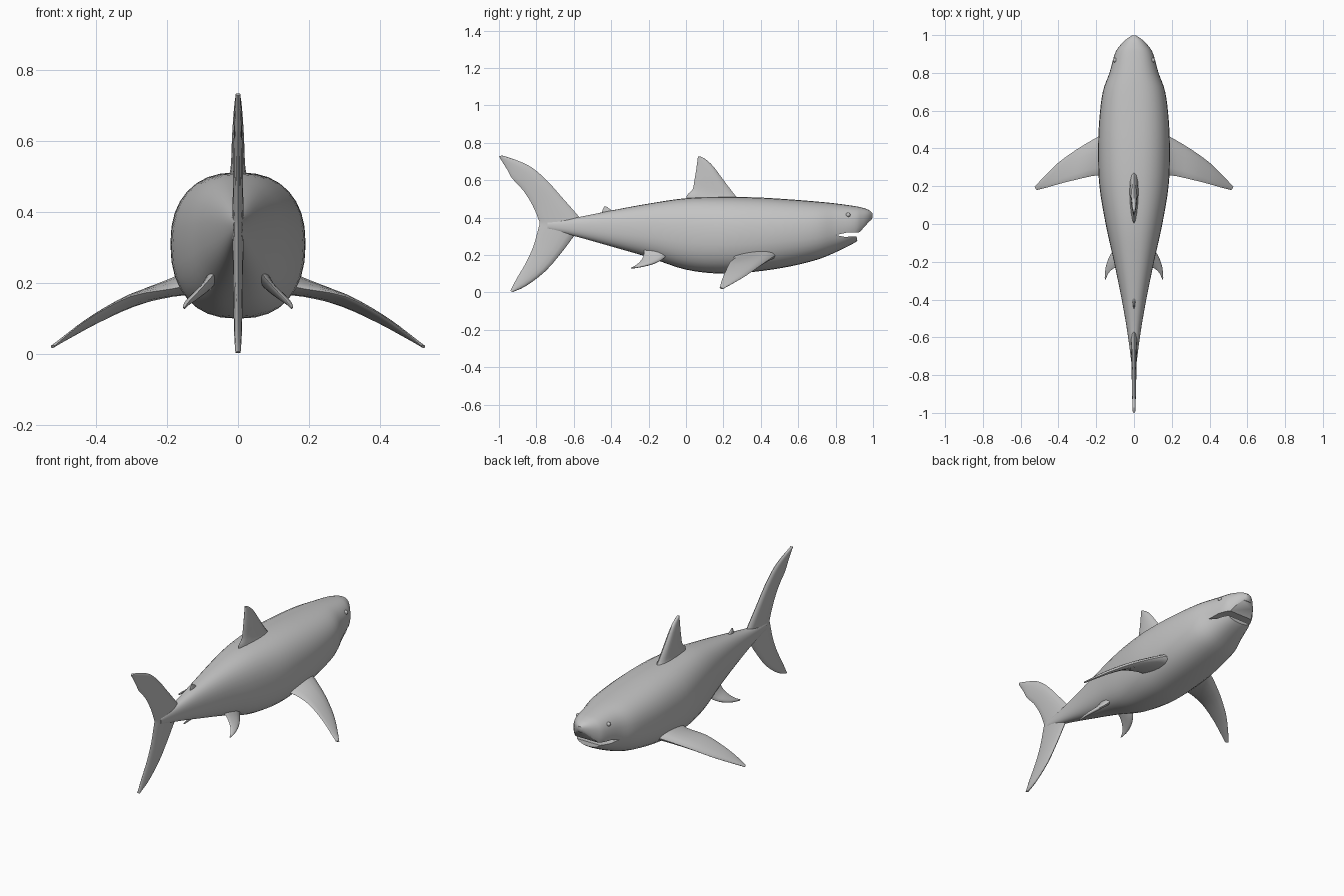
import bpy, bmesh, math
from mathutils import Vector

skin = bpy.data.materials.new("grey skin")
skin.diffuse_color = (0.55, 0.55, 0.55, 1)


def smooth_rows(rows, steps):
    """Catmull-Rom interpolation between rows of numbers."""
    out = []
    for i in range(len(rows) - 1):
        a, b, c, d = rows[max(i - 1, 0)], rows[i], rows[i + 1], rows[min(i + 2, len(rows) - 1)]
        for s in range(steps):
            t = s / steps
            out.append([0.5 * (2 * q + (r - p) * t + (2 * p - 5 * q + 4 * r - u) * t * t
                               + (3 * q - p - 3 * r + u) * t ** 3)
                        for p, q, r, u in zip(a, b, c, d)])
    return out + [list(rows[-1])]


def finish(ob, angle=40):
    ob.data.materials.clear()
    ob.data.materials.append(skin)
    bpy.ops.object.select_all(action='DESELECT')
    ob.select_set(True)
    bpy.context.view_layer.objects.active = ob
    bpy.ops.object.shade_smooth_by_angle(angle=math.radians(angle))


def loft(name, rings):
    """Skin closed rings of points into a capped solid."""
    bm = bmesh.new()
    rows = [[bm.verts.new(p) for p in ring] for ring in rings]
    n = len(rows[0])
    for a, b in zip(rows, rows[1:]):
        for i in range(n):
            j = (i + 1) % n
            bm.faces.new((a[i], a[j], b[j], b[i]))
    bm.faces.new(rows[0])
    bm.faces.new(rows[-1])
    bmesh.ops.recalc_face_normals(bm, faces=bm.faces)
    me = bpy.data.meshes.new(name)
    bm.to_mesh(me)
    bm.free()
    ob = bpy.data.objects.new(name, me)
    bpy.context.collection.objects.link(ob)
    return ob


def fin(name, sections, side=1):
    """Sections: leading x y z, trailing x y z, thickness."""
    rows = smooth_rows(sections, 3)
    mids = [(Vector(r[:3]) + Vector(r[3:6])) / 2 for r in rows]
    rings = []
    for k, r in enumerate(rows):
        half = (Vector(r[:3]) - Vector(r[3:6])) / 2
        span = mids[min(k + 1, len(mids) - 1)] - mids[max(k - 1, 0)]
        normal = half.cross(span).normalized()
        ring = []
        for i in range(14):
            a = math.tau * i / 14
            p = mids[k] + half * math.cos(a) + normal * (
                r[6] / 2 * math.sin(a) * (1 + 0.35 * math.cos(a)))
            ring.append((p.x * side, p.y, p.z))
        rings.append(ring)
    ob = loft(name, rings)
    finish(ob, 50)
    return ob


def flat_fin(name, sections):
    """Upright fin on the centre line: lead y z, trail y z, thickness."""
    return fin(name, [(0, a, b, 0, c, d, t) for a, b, c, d, t in sections])


# Body: y, bottom z, top z, half width
stations = [
    (0.997, 0.400, 0.425, 0.012), (0.975, 0.360, 0.442, 0.045),
    (0.94, 0.302, 0.454, 0.078), (0.90, 0.265, 0.462, 0.102),
    (0.80, 0.215, 0.476, 0.130), (0.70, 0.175, 0.486, 0.165),
    (0.55, 0.138, 0.498, 0.184), (0.38, 0.112, 0.508, 0.190),
    (0.20, 0.100, 0.511, 0.183), (0.0, 0.122, 0.504, 0.150),
    (-0.20, 0.188, 0.475, 0.106), (-0.40, 0.246, 0.438, 0.065),
    (-0.58, 0.297, 0.402, 0.034), (-0.74, 0.335, 0.378, 0.013)]


def power(v, e):
    return math.copysign(abs(v) ** e, v)


rings = []
for y, lo, hi, w in smooth_rows(stations, 4):
    ring = []
    for i in range(32):
        a = math.tau * i / 32
        z = (lo + hi) / 2 + (hi - lo) / 2 * power(math.sin(a), 0.86)
        ring.append((w * power(math.cos(a), 0.82), y, z))
    rings.append(ring)
body = loft("body", rings)

# Mouth cut: open gap under the snout
mouth = [(0.80, 0.307), (0.86, 0.320), (0.928, 0.322), (0.985, 0.385), (1.1, 0.39),
         (1.1, 0.2), (0.925, 0.22), (0.912, 0.300), (0.85, 0.297)]
cutter = loft("mouth_cutter", [[(x, y, z) for y, z in mouth] for x in (-0.3, 0.3)])
cutter.hide_render = True
cut = body.modifiers.new("mouth", 'BOOLEAN')
cut.operation, cut.solver, cut.object = 'DIFFERENCE', 'EXACT', cutter
bpy.context.view_layer.objects.active = body
bpy.ops.object.modifier_apply(modifier="mouth")
bpy.data.objects.remove(cutter)
finish(body, 35)

# Tail fin, lower tip to upper tip
flat_fin("tail_fin", [
    (-0.925, 0.003, -0.94, 0.008, 0.014), (-0.855, 0.035, -0.905, 0.075, 0.02),
    (-0.75, 0.115, -0.855, 0.16, 0.024), (-0.66, 0.22, -0.815, 0.25, 0.027),
    (-0.595, 0.305, -0.79, 0.34, 0.03), (-0.54, 0.355, -0.783, 0.37, 0.032),
    (-0.575, 0.408, -0.79, 0.395, 0.03), (-0.66, 0.505, -0.82, 0.465, 0.026),
    (-0.74, 0.595, -0.87, 0.545, 0.024), (-0.82, 0.665, -0.93, 0.61, 0.021),
    (-0.90, 0.705, -0.955, 0.655, 0.018), (-0.985, 0.733, -1.0, 0.727, 0.013)])

# Dorsal fins
flat_fin("dorsal_fin", [
    (0.31, 0.48, 0.005, 0.485, 0.06), (0.27, 0.512, 0.005, 0.520, 0.042),
    (0.235, 0.555, 0.035, 0.550, 0.036), (0.19, 0.615, 0.046, 0.605, 0.032),
    (0.145, 0.675, 0.055, 0.66, 0.025), (0.105, 0.712, 0.061, 0.705, 0.018),
    (0.075, 0.728, 0.064, 0.726, 0.012)])
flat_fin("rear_dorsal_fin", [
    (-0.375, 0.425, -0.45, 0.42, 0.016), (-0.40, 0.441, -0.448, 0.435, 0.012),
    (-0.428, 0.461, -0.438, 0.459, 0.006)])

# Paired fins and eyes
for side, label in ((1, "right"), (-1, "left")):
    fin(label + "_pectoral_fin", [
        (0.13, 0.49, 0.205, 0.13, 0.24, 0.195, 0.07),
        (0.19, 0.462, 0.188, 0.19, 0.258, 0.183, 0.048),
        (0.30, 0.397, 0.143, 0.30, 0.236, 0.163, 0.032),
        (0.40, 0.325, 0.092, 0.40, 0.211, 0.112, 0.022),
        (0.47, 0.257, 0.052, 0.465, 0.192, 0.066, 0.015),
        (0.525, 0.198, 0.020, 0.515, 0.180, 0.024, 0.008)], side)
    fin(label + "_pelvic_fin", [
        (0.055, -0.07, 0.235, 0.055, -0.23, 0.24, 0.045),
        (0.09, -0.115, 0.185, 0.085, -0.225, 0.205, 0.026),
        (0.125, -0.165, 0.157, 0.115, -0.240, 0.172, 0.02),
        (0.147, -0.225, 0.140, 0.138, -0.265, 0.148, 0.014),
        (0.153, -0.283, 0.129, 0.150, -0.295, 0.131, 0.007)], side)
    bpy.ops.mesh.primitive_uv_sphere_add(segments=12, ring_count=8, radius=0.012,
                                         location=(side * 0.1, 0.867, 0.415))
    eye = bpy.context.object
    eye.name = label + "_eye"
    finish(eye)
